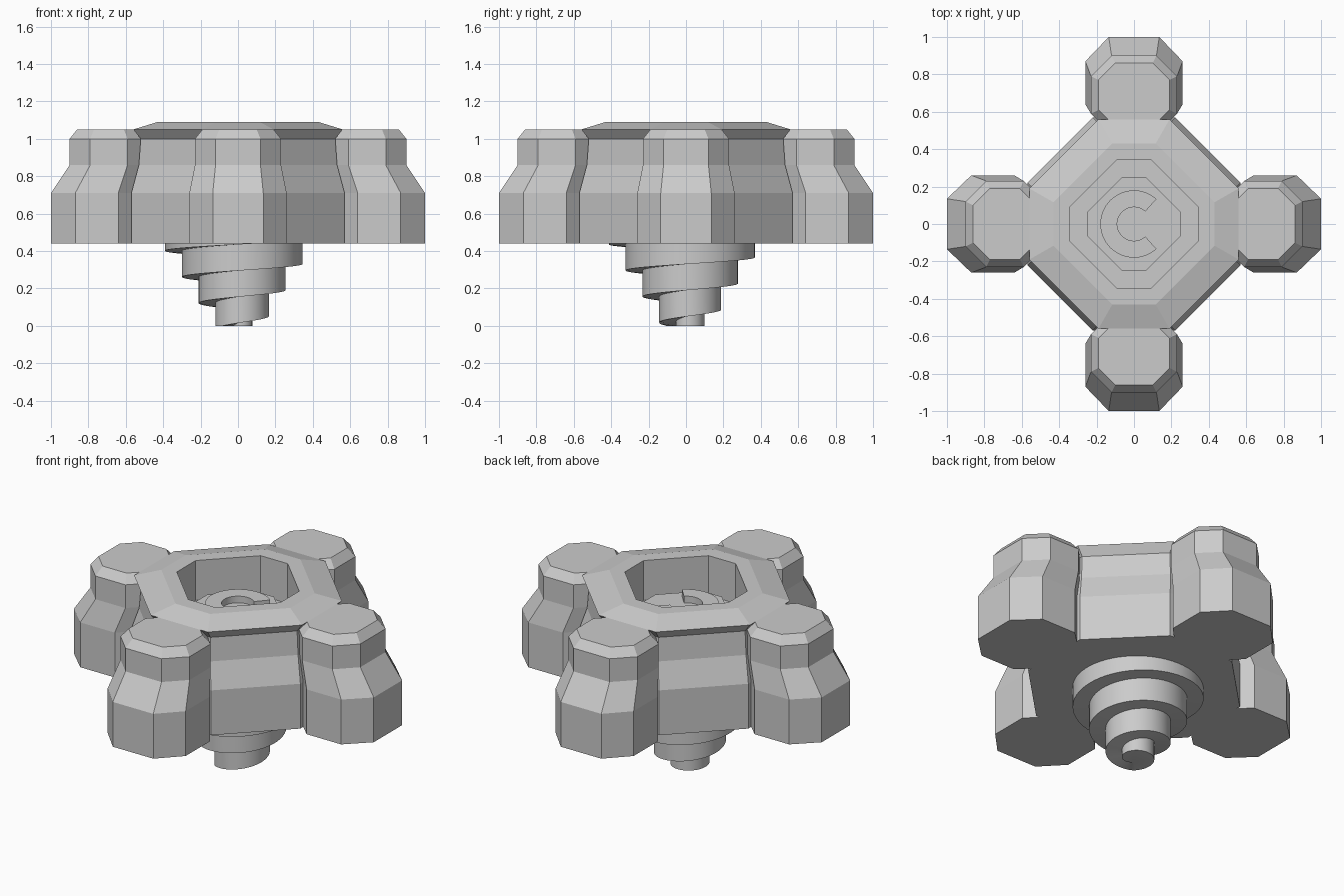
import bpy, bmesh, math
from mathutils import Matrix

if "Cube" in bpy.data.objects:
    bpy.data.objects.remove(bpy.data.objects["Cube"])

grey = bpy.data.materials.new("plain_grey")
grey.diffuse_color = (0.6, 0.6, 0.6, 1)
grey.use_nodes = True
grey.node_tree.nodes["Principled BSDF"].inputs["Base Color"].default_value = grey.diffuse_color


def finish(name, bm):
    bmesh.ops.recalc_face_normals(bm, faces=bm.faces[:])
    me = bpy.data.meshes.new(name)
    bm.to_mesh(me)
    bm.free()
    me.materials.append(grey)
    ob = bpy.data.objects.new(name, me)
    bpy.context.collection.objects.link(ob)
    return ob


def octagon(ax, ay, cx, cy, z, ox=0.0):
    """Octagon reaching ax, ay with flats of half length cx (along x), cy (along y)."""
    pts = [(ax, -cy), (ax, cy), (cx, ay), (-cx, ay),
           (-ax, cy), (-ax, -cy), (-cx, -ay), (cx, -ay)]
    return [(x + ox, y, z) for x, y in pts]


def loft(name, rings):
    bm = bmesh.new()
    loops = [[bm.verts.new(p) for p in r] for r in rings]
    for a, b in zip(loops, loops[1:]):
        for i in range(len(a)):
            j = (i + 1) % len(a)
            bm.faces.new((a[i], a[j], b[j], b[i]))
    bm.faces.new(loops[0][::-1])
    bm.faces.new(loops[-1])
    return finish(name, bm)


# Central body: walls, overhanging rim, top, pit and raised step in the pit
body = [(0.44, 0.57, 0.22), (0.71, 0.57, 0.22), (0.86, 0.53, 0.185),
        (1.00, 0.52, 0.18), (1.05, 0.56, 0.19), (1.09, 0.43, 0.116),
        (1.09, 0.345, 0.09), (0.85, 0.345, 0.09), (0.85, 0.25, 0.065),
        (0.92, 0.25, 0.065)]
loft("central_body", [octagon(a, a, c, c, z) for z, a, c in body])

# Four corner towers
tower = [(0.44, 0.755, 0.245, 0.26, 0.115, 0.135),
         (0.71, 0.755, 0.245, 0.26, 0.115, 0.135),
         (0.86, 0.69, 0.21, 0.23, 0.10, 0.12),
         (1.00, 0.69, 0.21, 0.23, 0.10, 0.12),
         (1.05, 0.69, 0.17, 0.19, 0.08, 0.10)]
for k in range(4):
    ob = loft("tower_%d" % (k + 1),
              [octagon(ax, ay, cx, cy, z, o) for z, o, ax, ay, cx, cy in tower])
    ob.data.transform(Matrix.Rotation(k * math.pi / 2, 4, 'Z'))

# Conical screw underneath: a rising, widening spiral wall with a ledge each turn
N = 64


def point(t, height_t):
    r = 0.165 + 0.09 * t
    z = min(max(0.0, 0.05 + 0.14 * height_t), 0.45)
    a = 2 * math.pi * t
    return (r * math.cos(a), r * math.sin(a), z)


bm = bmesh.new()
T0, STEPS = -0.357 - 1, int(4.3 * N)
ts = [T0 + i / N for i in range(STEPS + 1)]
low = [bm.verts.new(point(t, t)) for t in ts]
high = [bm.verts.new(point(t, t + 1)) for t in ts]
for i in range(STEPS):
    bm.faces.new((low[i], low[i + 1], high[i + 1], high[i]))
    if i + N + 1 <= STEPS:
        bm.faces.new((high[i], high[i + 1], low[i + N + 1], low[i + N]))
bm.faces.new(low[:N + 1][::-1])
bmesh.ops.remove_doubles(bm, verts=bm.verts[:], dist=0.0002)
screw = finish("screw", bm)
screw.data.shade_smooth()
screw.data.set_sharp_from_angle(angle=math.radians(30))

# Small open coil on the step in the pit
arc = [math.radians(48 + 264 * i / 40) for i in range(41)]
bm = bmesh.new()
prev = None
for a in arc:
    ring = [bm.verts.new((r * math.cos(a), r * math.sin(a), z))
            for r, z in ((0.09, 0.915), (0.18, 0.915), (0.18, 0.96), (0.09, 0.96))]
    if prev:
        for j in range(4):
            k = (j + 1) % 4
            bm.faces.new((prev[j], prev[k], ring[k], ring[j]))
    else:
        bm.faces.new(ring)
    prev = ring
bm.faces.new(prev)
coil = finish("pit_coil", bm)
coil.data.shade_smooth()
coil.data.set_sharp_from_angle(angle=math.radians(30))
